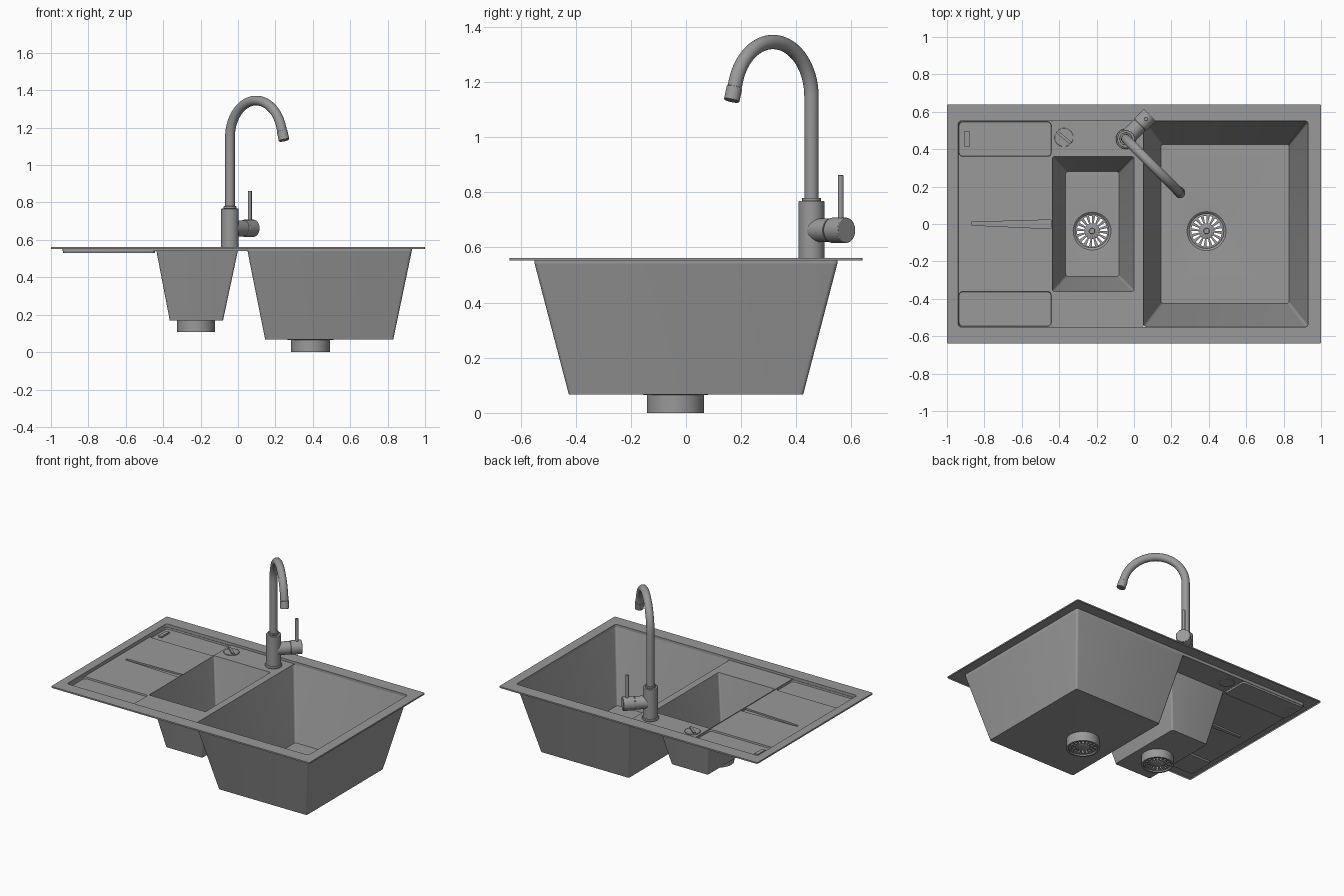
import bpy, bmesh, math
from mathutils import Vector

if "Cube" in bpy.data.objects:
    bpy.data.objects.remove(bpy.data.objects["Cube"])

# dark granite grey
GREY = bpy.data.materials.new("dark_grey")
GREY.diffuse_color = (0.32, 0.32, 0.32, 1)
GREY.use_nodes = True
GREY.node_tree.nodes["Principled BSDF"].inputs["Base Color"].default_value = GREY.diffuse_color


def rrect(x0, x1, y0, y1, z, r=0.01, n=6):
    """Rounded rectangle loop."""
    pts = []
    for cx, cy, a0 in ((x1 - r, y1 - r, 0), (x0 + r, y1 - r, 90), (x0 + r, y0 + r, 180), (x1 - r, y0 + r, 270)):
        for i in range(n):
            a = math.radians(a0 + 90 * i / (n - 1))
            pts.append((cx + r * math.cos(a), cy + r * math.sin(a), z))
    return pts


def ring(c, r, z, n=48):
    return [(c[0] + r * math.cos(2 * math.pi * i / n), c[1] + r * math.sin(2 * math.pi * i / n), z) for i in range(n)]


def smooth(ob, angle=32):
    bpy.ops.object.select_all(action='DESELECT')
    ob.select_set(True)
    bpy.context.view_layer.objects.active = ob
    bpy.ops.object.shade_smooth_by_angle(angle=math.radians(angle))


def finish(name, bm, up=True):
    me = bpy.data.meshes.new(name)
    bmesh.ops.remove_doubles(bm, verts=bm.verts, dist=1e-5)
    bmesh.ops.recalc_face_normals(bm, faces=bm.faces)
    if up and sum(f.normal.z * f.calc_area() for f in bm.faces) < 0:
        bmesh.ops.reverse_faces(bm, faces=bm.faces)
    bm.to_mesh(me)
    bm.free()
    ob = bpy.data.objects.new(name, me)
    bpy.context.collection.objects.link(ob)
    smooth(ob)
    return ob


def sheet(name, strips=(), fills=(), up=True):
    """Bridge each strip of loops; fill each set of flat loops (later loops are holes)."""
    bm = bmesh.new()
    for loops in strips:
        vs = [[bm.verts.new(p) for p in lp] for lp in loops]
        for a, b in zip(vs, vs[1:]):
            n = len(a)
            for i in range(n):
                bm.faces.new((a[i], a[(i + 1) % n], b[(i + 1) % n], b[i]))
    for loops in fills:
        edges = []
        for lp in loops:
            v = [bm.verts.new(p) for p in lp]
            edges += [bm.edges.new((v[i], v[(i + 1) % len(v)])) for i in range(len(v))]
        bmesh.ops.triangle_fill(bm, use_beauty=True, edges=edges, normal=(0, 0, 1))
    return finish(name, bm, up)


def cyl(name, p, q, r, bevel=0.0):
    p, q = Vector(p), Vector(q)
    bpy.ops.mesh.primitive_cylinder_add(vertices=40, radius=r, depth=(q - p).length, location=(p + q) / 2)
    ob = bpy.context.object
    ob.name = name
    ob.rotation_euler = (q - p).to_track_quat('Z', 'Y').to_euler()
    if bevel:
        m = ob.modifiers.new("bevel", 'BEVEL')
        m.width, m.segments, m.limit_method = bevel, 2, 'ANGLE'
    smooth(ob)
    return ob


def box(name, loc, size, rot=0):
    bpy.ops.mesh.primitive_cube_add(size=1, location=loc, rotation=(0, 0, rot))
    ob = bpy.context.object
    ob.name, ob.scale = name, size
    return ob


RIM, DECK, BOARD, LOW = 0.562, 0.545, 0.541, 0.53

# rim with outer skirt and inner step
outer = rrect(-1, 1, -0.64, 0.64, RIM)
inner = rrect(-0.94, 0.93, -0.55, 0.55, RIM, 0.015)
sheet("rim",
      [[rrect(-1, 1, -0.64, 0.64, RIM - 0.01), outer],
       [inner, rrect(-0.937, 0.93, -0.55, 0.55, DECK - 0.004, 0.015)]],
      [[outer, inner]])

# middle deck around the small bowl
small_top = rrect(-0.437, 0.0, -0.36, 0.36, DECK)
sheet("tap_deck", [[rrect(-0.44, 0.05, -0.55, 0.55, DECK, 0.002), rrect(-0.44, 0.05, -0.55, 0.55, BOARD, 0.002)]],
      [[rrect(-0.44, 0.05, -0.55, 0.55, DECK, 0.002), small_top]])

# drainboard: two sunken trays and a tapered groove
holes, strips = [], []
for y0, y1 in ((0.361, 0.547), (-0.547, -0.361)):
    a = rrect(-0.937, -0.442, y0, y1, BOARD, 0.02)
    b = rrect(-0.935, -0.444, y0 + 0.002, y1 - 0.002, LOW, 0.02)
    holes.append(a)
    strips.append([a, b])
groove = [[(-0.868, -0.006, z), (-0.443, -0.025, z), (-0.443, 0.022, z), (-0.868, 0.01, z)] for z in (BOARD, LOW)]
sheet("drainboard", strips + [groove],
      [[rrect(-0.94, -0.44, -0.55, 0.55, BOARD, 0.003)] + holes + [groove[0]]]
      + [[s[1]] for s in strips] + [[groove[1]]])


# bowls with drains
def bowl(name, top, bottom, z, zb, c, r):
    floor = rrect(*bottom, z, 0.012)
    sheet(name, [[top, floor], [ring(c, 0.138, z), ring(c, r, z - 0.002)]], [[floor, ring(c, 0.138, z)]])
    sheet(name + "_drain_pipe",
          [[ring(c, r, z - 0.002), ring(c, r - 0.012, z - 0.012), ring(c, r - 0.012, zb),
            ring(c, r, zb), ring(c, r, z - 0.002)]], up=False)
    # slotted strainer
    bm = bmesh.new()
    n, zs = 64, zb + 0.015
    radii = (0.012, 0.042, 0.082, r - 0.011)
    vs = [[bm.verts.new(p) for p in ring(c, q, zs, n)] for q in radii]
    bm.faces.new(vs[0])
    for k in range(3):
        for i in range(n):
            if k == 1 and i % 4 < 2:
                continue
            j = (i + 1) % n
            bm.faces.new((vs[k][i], vs[k + 1][i], vs[k + 1][j], vs[k][j]))
    ob = finish(name + "_strainer", bm)
    m = ob.modifiers.new("thickness", 'SOLIDIFY')
    m.thickness = 0.005
    cyl(name + "_strainer_knob", (*c, zs), (*c, zs + 0.015), 0.016, 0.003)


bowl("large_bowl", rrect(0.05, 0.93, -0.55, 0.55, DECK, 0.015), (0.145, 0.83, -0.425, 0.425), 0.067, 0.0, (0.388, -0.038), 0.104)
bowl("small_bowl", small_top, (-0.365, -0.08, -0.28, 0.28), 0.17, 0.108, (-0.224, -0.038), 0.101)

# overflow slot and drain control knob
box("board_overflow", (-0.893, 0.455, LOW + 0.005), (0.026, 0.085, 0.012))
cyl("control_knob", (-0.375, 0.463, DECK - 0.005), (-0.375, 0.463, DECK + 0.006), 0.05, 0.002)
box("control_knob_grip", (-0.375, 0.463, DECK + 0.009), (0.094, 0.016, 0.014), math.radians(-40))

# tap body
T = Vector((-0.043, 0.455, 0))
Z = Vector((0, 0, 1))
D = Vector((1, -1, 0)).normalized()
H = Vector((1, 1, 0)).normalized()
cyl("tap_base_ring", T + Z * DECK, T + Z * 0.56, 0.054, 0.003)
cyl("tap_body", T + Z * DECK, T + Z * 0.768, 0.047, 0.003)
cyl("tap_collar", T + Z * 0.768, T + Z * 0.78, 0.034, 0.002)

# swan neck spout
R, zc = 0.198, 1.147
path = [T + Z * 0.77, T + Z * 1.0]
for i in range(29):
    a = math.radians(163 * i / 28)
    path.append(T + D * (R - R * math.cos(a)) + Z * (zc + R * math.sin(a)))
end_a = math.radians(163)
tan = D * math.sin(end_a) + Z * math.cos(end_a)
tip = path[-1]
tan = (D * 0.29 - Z * 0.957).normalized()
path.append(tip + tan * 0.025)
cu = bpy.data.curves.new("spout", 'CURVE')
cu.dimensions, cu.bevel_depth, cu.bevel_resolution, cu.use_fill_caps = '3D', 0.026, 8, True
sp = cu.splines.new('POLY')
sp.points.add(len(path) - 1)
for p, co in zip(sp.points, path):
    p.co = (*co, 1)
spout = bpy.data.objects.new("spout", cu)
bpy.context.collection.objects.link(spout)
bpy.ops.object.select_all(action='DESELECT')
spout.select_set(True)
bpy.context.view_layer.objects.active = spout
bpy.ops.object.convert(target='MESH')
smooth(bpy.context.object)
cyl("aerator", tip + tan * 0.025, tip + tan * 0.076, 0.0285, 0.002)

# mixer handle
A = T + Z * 0.662
cyl("handle_arm", A, A + H * 0.1, 0.043)
cyl("handle_joint", A + H * 0.09, A + H * 0.11, 0.04)
cyl("handle_cap", A + H * 0.106, A + H * 0.18, 0.046, 0.003)
cyl("handle_lever", A + H * 0.15, A + H * 0.15 + Z * 0.2, 0.0105, 0.002)

for ob in bpy.data.objects:
    if ob.type == 'MESH':
        ob.data.materials.clear()
        ob.data.materials.append(GREY)
